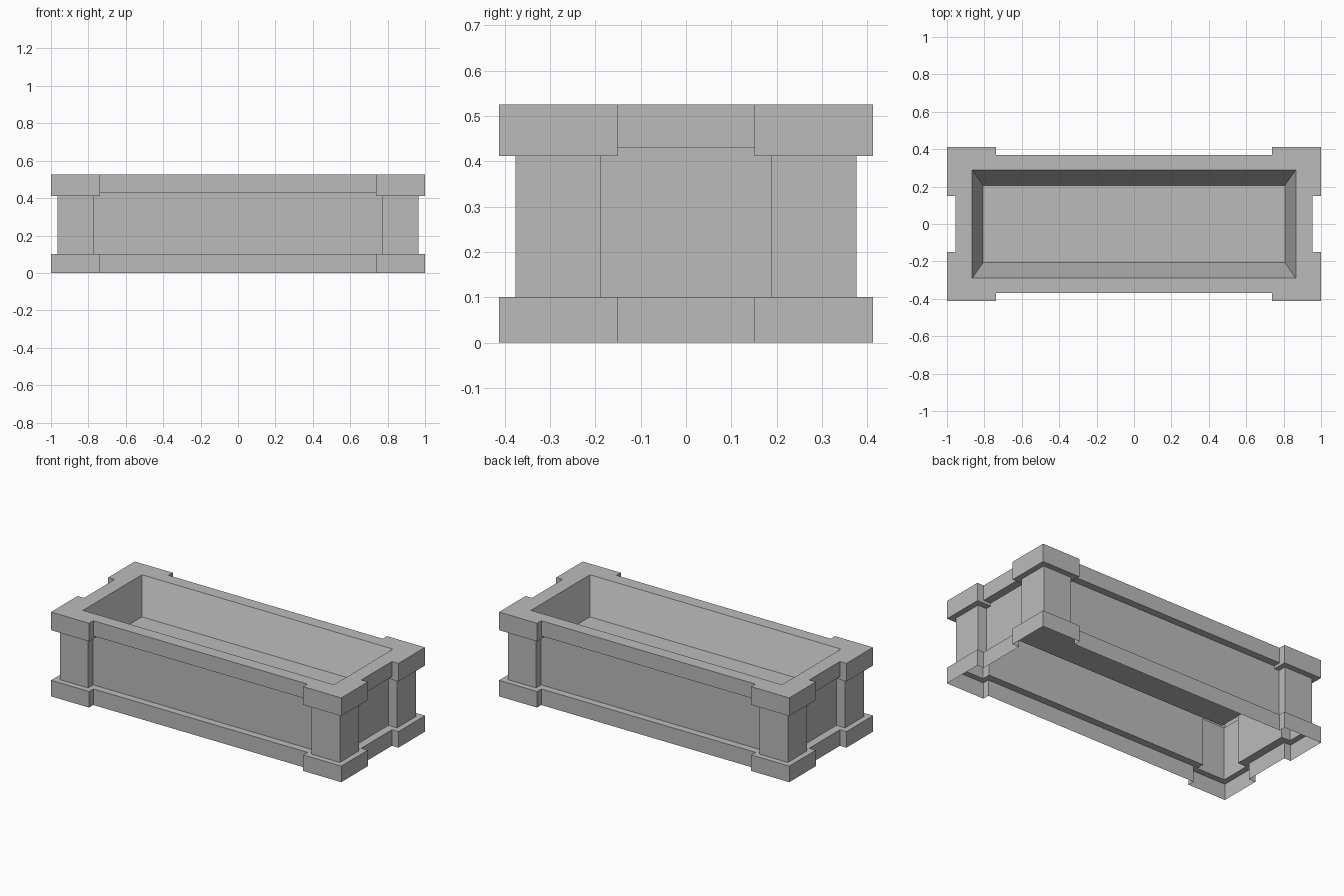
import bpy
import bmesh

if "Cube" in bpy.data.objects:
    bpy.data.objects.remove(bpy.data.objects["Cube"], do_unlink=True)

stone = bpy.data.materials.new("stone_grey")
stone.use_nodes = True
GREY = (0.5, 0.5, 0.5, 1)
stone.diffuse_color = GREY
stone.node_tree.nodes["Principled BSDF"].inputs["Base Color"].default_value = GREY


def mirrored(quarter):
    """Counter-clockwise ring from the points of the +x +y quarter."""
    back = quarter[::-1]
    return (quarter + [(-x, y) for x, y in back]
            + [(-x, -y) for x, y in quarter] + [(x, -y) for x, y in back])


def stepped(mid, notch, corner):
    """Quarter outline of a rectangle with a projecting corner block."""
    return [(mid[0], notch[1]), (corner[0], notch[1]), corner,
            (notch[0], corner[1]), (notch[0], mid[1])]


def finish(bm, name):
    bmesh.ops.remove_doubles(bm, verts=bm.verts, dist=0.0001)
    mesh = bpy.data.meshes.new(name)
    bm.to_mesh(mesh)
    bm.free()
    mesh.materials.append(stone)
    obj = bpy.data.objects.new(name, mesh)
    bpy.context.collection.objects.link(obj)
    return obj


def loft(name, sections, closed=True, cap=False):
    """Skin a list of (points, height) sections."""
    bm = bmesh.new()
    rings = [[bm.verts.new((x, y, z)) for x, y in pts] for pts, z in sections]
    for low, high in zip(rings, rings[1:]):
        n = len(low)
        for i in range(n if closed else n - 1):
            j = (i + 1) % n
            bm.faces.new((low[i], low[j], high[j], high[i]))
    if cap:
        bm.faces.new(rings[-1])
    return finish(bm, name)


BASE_TOP, LIP, RIM_LOW, RIM_TOP, FLOOR = 0.10, 0.412, 0.43, 0.525, 0.31
PANEL = (0.905, 0.325)

body_quarter = stepped(PANEL, (0.77, 0.187), (0.965, 0.376))
rim_quarter = stepped((0.955, 0.37), (0.738, 0.151), (1.0, 0.412))
body = mirrored(body_quarter)
rim = mirrored(rim_quarter)
opening_quarter = [(0.865, 0.29)]
opening = mirrored(opening_quarter)
opening_fan = mirrored(opening_quarter * len(rim_quarter))
floor = mirrored([(0.807, 0.207)])

# Hollow plinth with a ledge around the body
loft("base", [(rim, 0), (rim, BASE_TOP), (body, BASE_TOP)])

# Recessed panels and corner posts
loft("body", [(body, BASE_TOP), (body, RIM_LOW)])

# Rim underside, edge and top
loft("rim", [(body, RIM_LOW), (rim, RIM_LOW), (rim, RIM_TOP), (opening_fan, RIM_TOP)])

# Sloping trough and its floor
loft("trough", [(opening, RIM_TOP), (floor, FLOOR)], cap=True)

# Lower lips of the four rim corners
lip_outer = stepped(PANEL, (0.738, 0.151), (1.0, 0.412))
for side, sx in (("left", 1), ("right", -1)):
    for end, sy in (("back", 1), ("front", -1)):
        step = sx * sy
        inner, outer = ([(x * sx, y * sy) for x, y in pts][::step]
                        for pts in (body_quarter, lip_outer))
        loft(f"rim_corner_{end}_{side}",
             [(inner, LIP), (outer, LIP), (outer, RIM_LOW)], closed=False)
